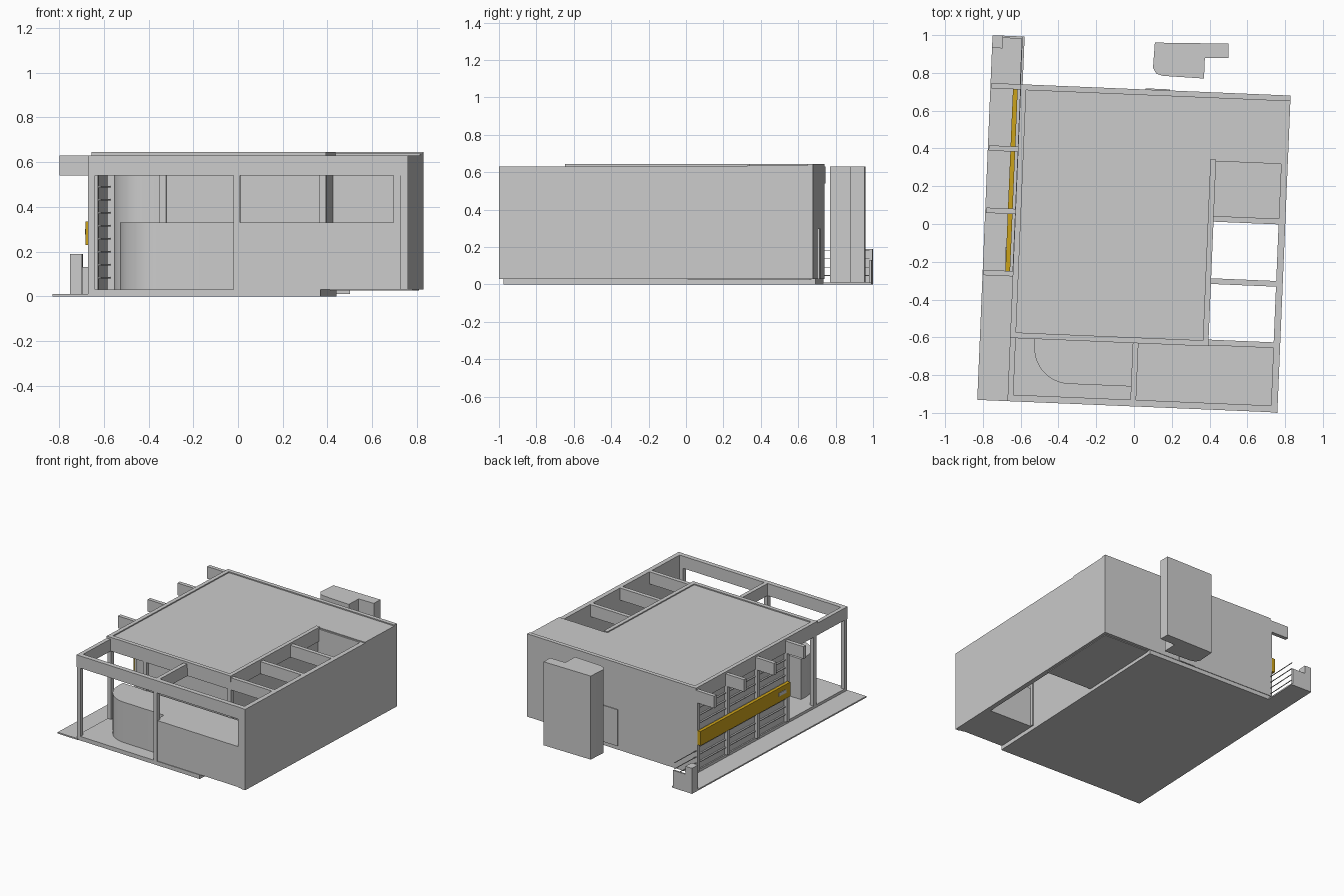
import bpy, bmesh, math

cube = bpy.data.objects.get("Cube")
if cube:
    bpy.data.objects.remove(cube, do_unlink=True)

TURN = math.radians(-2.4)   # the whole building is turned slightly on its site


def make_material(name, rgb):
    m = bpy.data.materials.new(name)
    m.use_nodes = True
    m.diffuse_color = (*rgb, 1)
    m.node_tree.nodes["Principled BSDF"].inputs["Base Color"].default_value = (*rgb, 1)
    return m


GREY = make_material("light grey", (0.6, 0.6, 0.6))
YELLOW = make_material("golden yellow", (0.6, 0.36, 0.01))


def prism(name, outline, z0, z1, mat=GREY):
    """Upright solid from a plan outline."""
    bm = bmesh.new()
    face = bm.faces.new([bm.verts.new((x, y, z0)) for x, y in outline])
    top = bmesh.ops.extrude_face_region(bm, geom=[face])["geom"]
    for v in top:
        if isinstance(v, bmesh.types.BMVert):
            v.co.z = z1
    bmesh.ops.recalc_face_normals(bm, faces=bm.faces)
    me = bpy.data.meshes.new(name)
    bm.to_mesh(me)
    bm.free()
    me.materials.append(mat)
    ob = bpy.data.objects.new(name, me)
    ob.rotation_euler.z = TURN
    bpy.context.collection.objects.link(ob)
    return ob


def box(name, x, y, z, mat=GREY):
    return prism(name, [(x[0], y[0]), (x[1], y[0]), (x[1], y[1]), (x[0], y[1])], *z, mat)


def rounded_corner(x0, y0, x1, y1, r, steps=12):
    """Rectangle with a round front left corner."""
    arc = [(x0 + r - r * math.cos(a), y0 + r - r * math.sin(a))
           for a in (math.pi / 2 * i / steps for i in range(steps + 1))]
    return arc + [(x1, y0), (x1, y1), (x0, y1)]


def smooth(ob):
    bpy.ops.object.select_all(action='DESELECT')
    ob.select_set(True)
    bpy.context.view_layer.objects.active = ob
    bpy.ops.object.shade_smooth_by_angle(angle=math.radians(35))


LOW, EAVE, TOP = 0.03, 0.54, 0.63
BEAM = (EAVE, TOP)
WALL = (LOW, TOP)

# Ground
box("floor_slab", (-0.63, 0.41), (-0.96, 0.71), (0, LOW))
box("side_path", (-0.79, -0.62), (-0.965, 0.967), (0, 0.01))
box("rear_room_floor", (0.41, 0.78), (0.04, 0.69), (0.025, 0.04))

# Solid outer walls
box("right_wall", (0.765, 0.80), (-0.967, 0.714), WALL)
box("back_wall", (-0.63, 0.80), (0.68, 0.714), WALL)
box("back_door", (0.03, 0.16), (0.714, 0.72), (LOW, 0.3))
box("courtyard_back_wall", (0.41, 0.77), (0.35, 0.38), WALL)

# Roof, notched around the courtyard, with a raised rim
roof = [(-0.63, -0.63), (0.42, -0.63), (0.42, 0.36), (0.80, 0.36), (0.80, 0.714), (-0.63, 0.714)]
prism("roof", roof, 0.60, 0.637)
box("roof_rim_left", (-0.63, -0.60), (-0.63, 0.714), (0.63, 0.645))
box("roof_rim_front", (-0.60, 0.42), (-0.63, -0.60), (0.63, 0.645))
box("roof_rim_back", (-0.60, 0.80), (0.684, 0.714), (0.63, 0.645))
box("roof_rim_court", (0.39, 0.42), (-0.60, 0.36), (0.63, 0.645))

# Beams
box("front_beam", (-0.63, 0.77), (-0.965, -0.93), BEAM)
box("left_front_beam", (-0.63, -0.60), (-0.93, -0.60), BEAM)
box("left_roof_beam", (-0.63, -0.60), (-0.60, 0.70), BEAM)
box("front_roof_beam", (-0.60, 0.42), (-0.625, -0.595), BEAM)
box("court_side_beam", (0.39, 0.42), (-0.60, 0.36), BEAM)
box("porch_beam", (0.02, 0.05), (-0.93, -0.62), BEAM)
for i, y in enumerate((-0.61, -0.285, 0.045)):
    box(f"court_beam_{i + 1}", (0.42, 0.77), (y - 0.015, y + 0.015), BEAM)
for i in range(4):
    y = 0.70 - i * 0.33
    box(f"side_beam_{i + 1}", (-0.785, -0.62), (y - 0.014, y + 0.014), BEAM)
    box(f"side_post_{i + 1}", (-0.645, -0.615), (y - 0.014, y + 0.014), (LOW, EAVE))

# Columns
for name, x, y in (("front_left_column", -0.615, -0.945), ("roof_corner_column", -0.615, -0.605),
                   ("porch_column", 0.035, -0.945), ("front_inner_column", -0.31, -0.61),
                   ("court_corner_column", 0.405, -0.61), ("front_right_column", 0.75, -0.945)):
    box(name, (x - 0.015, x + 0.015), (y - 0.015, y + 0.015), (LOW, EAVE))

# Inner walls
box("front_panel", (-0.30, 0.40), (-0.605, -0.59), (LOW, EAVE))
box("court_side_panel", (0.395, 0.41), (-0.60, 0.36), (LOW, EAVE))
smooth(prism("rounded_entry_wall", rounded_corner(-0.54, -0.52, -0.32, -0.28, 0.15), LOW, EAVE))

# Low front volumes
smooth(prism("curved_counter", rounded_corner(-0.50, -0.86, 0.03, -0.62, 0.19), LOW, 0.33))
box("front_low_block", (0.03, 0.77), (-0.955, -0.62), (LOW, 0.33))

# Shelved side screen and its yellow panel
box("side_screen", (-0.62, -0.61), (-0.29, 0.69), (LOW, EAVE))
for i in range(8):
    z = 0.08 + i * 0.058
    box(f"screen_slat_{i + 1}", (-0.632, -0.60), (-0.29, 0.69), (z, z + 0.006))
box("yellow_panel", (-0.67, -0.645), (-0.28, 0.714), (0.23, 0.335), YELLOW)
box("panel_plate", (-0.674, -0.67), (-0.23, -0.15), (0.275, 0.30))

# Small rear fence beside the path
box("fence_post", (-0.79, -0.735), (0.90, 0.967), (0, 0.19))
box("fence_end", (-0.735, -0.63), (0.955, 0.967), (0, 0.13))
for i in range(4):
    z = 0.045 + i * 0.045
    box(f"fence_rail_{i + 1}", (-0.635, -0.63), (0.71, 0.955), (z, z + 0.004))

# Detached rear tower
tower = [(0.07, 0.964), (0.46, 0.975), (0.463, 0.90), (0.338, 0.895), (0.338, 0.785),
         (0.12, 0.79), (0.085, 0.80), (0.066, 0.83)]
smooth(prism("rear_tower", tower, 0.01, TOP))
